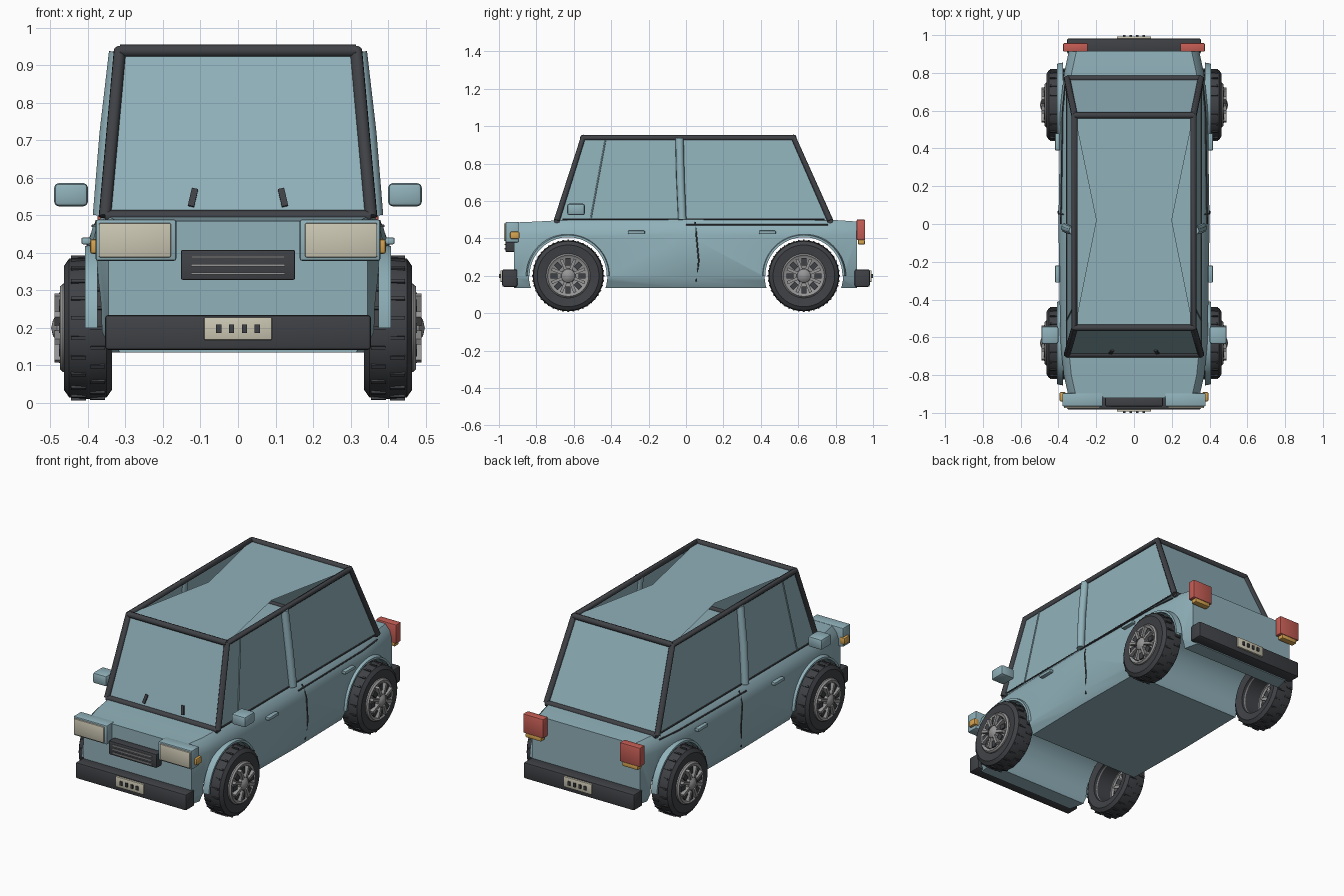
import bpy, bmesh, math
from mathutils import Matrix, Vector

if "Cube" in bpy.data.objects:
    bpy.data.objects.remove(bpy.data.objects["Cube"])


def material(name, rgb):
    m = bpy.data.materials.new(name)
    m.use_nodes = True
    m.diffuse_color = (*rgb, 1)
    bsdf = m.node_tree.nodes["Principled BSDF"]
    bsdf.inputs["Base Color"].default_value = (*rgb, 1)
    bsdf.inputs["Roughness"].default_value = 0.6
    return m


TEAL = material("teal_paint", (0.28, 0.44, 0.49))
DARK = material("dark_rubber", (0.05, 0.053, 0.06))
GREY = material("grey_metal", (0.30, 0.30, 0.30))
CREAM = material("cream_lamp", (0.60, 0.57, 0.45))
RED = material("red_lamp", (0.56, 0.11, 0.09))
ORANGE = material("orange_lamp", (0.67, 0.37, 0.08))


def smooth(ob, angle=35):
    bpy.ops.object.select_all(action='DESELECT')
    ob.select_set(True)
    bpy.context.view_layer.objects.active = ob
    bpy.ops.object.shade_smooth_by_angle(angle=math.radians(angle))


def finish(name, bm, mat, angle=35):
    bmesh.ops.recalc_face_normals(bm, faces=bm.faces)
    me = bpy.data.meshes.new(name)
    bm.to_mesh(me)
    bm.free()
    me.materials.append(mat)
    ob = bpy.data.objects.new(name, me)
    bpy.context.collection.objects.link(ob)
    if angle:
        smooth(ob, angle)
    return ob


def add_box(bm, centre, size, rot=Matrix()):
    bmesh.ops.create_cube(bm, size=1, matrix=Matrix.Translation(centre) @ rot @ Matrix.Diagonal((*size, 1)))


def box(name, centre, size, mat, bevel=0.0, rot=Matrix()):
    bm = bmesh.new()
    add_box(bm, centre, size, rot)
    if bevel:
        bmesh.ops.bevel(bm, geom=bm.edges[:], offset=bevel, segments=2, affect='EDGES', profile=0.5)
    return finish(name, bm, mat)


def tube(name, paths, radius, mat):
    cu = bpy.data.curves.new(name, 'CURVE')
    cu.dimensions = '3D'
    cu.bevel_depth, cu.bevel_resolution, cu.use_fill_caps = radius, 2, True
    for path in paths:
        sp = cu.splines.new('POLY')
        sp.points.add(len(path) - 1)
        for p, co in zip(sp.points, path):
            p.co = (*co, 1)
    cu.materials.append(mat)
    ob = bpy.data.objects.new(name, cu)
    bpy.context.collection.objects.link(ob)
    bpy.ops.object.select_all(action='DESELECT')
    ob.select_set(True)
    bpy.context.view_layer.objects.active = ob
    bpy.ops.object.convert(target='MESH')
    smooth(bpy.context.object, 50)


def lathe(name, profile, side, y, z, mat, closed=False, sweep=math.tau, start=0.0):
    """Spin a profile of (x, radius) about a cross-car axis."""
    bm = bmesh.new()
    vs = [bm.verts.new((x * side, r * math.cos(start), r * math.sin(start))) for x, r in profile]
    pairs = list(zip(vs, vs[1:])) + ([(vs[-1], vs[0])] if closed else [])
    es = [bm.edges.new(p) for p in pairs]
    bmesh.ops.spin(bm, geom=vs + es, cent=(0, 0, 0), axis=(1, 0, 0), angle=sweep, steps=40)
    bmesh.ops.remove_doubles(bm, verts=bm.verts, dist=0.0005)
    bmesh.ops.translate(bm, verts=bm.verts, vec=(0, y, z))
    return finish(name, bm, mat)


AXLE, HUB = 0.63, 0.2

# Lower body lofted from cross-sections (y, half width, top height)
sections = [(-0.92, 0.345, 0.485), (-0.80, 0.372, 0.49), (-0.62, 0.39, 0.5), (0, 0.4, 0.5),
            (0.62, 0.39, 0.5), (0.80, 0.37, 0.498), (0.915, 0.345, 0.49)]
bm = bmesh.new()
rings = []
for y, w, top in sections:
    half = [(w - 0.03, 0.135), (w, 0.19), (w, 0.42), (w - 0.013, top - 0.03), (w - 0.04, top)]
    outline = half + [(-x, z) for x, z in reversed(half)]
    rings.append([bm.verts.new((x, y, z)) for x, z in outline])
for a, b in zip(rings, rings[1:]):
    for i in range(len(a)):
        j = (i + 1) % len(a)
        bm.faces.new((a[i], a[j], b[j], b[i]))
bm.faces.new(rings[0])
bm.faces.new(rings[-1])
body = finish("lower_body", bm, TEAL, 0)

# Wheel channels cut right across the body
for y in (-AXLE, AXLE):
    bpy.ops.mesh.primitive_cylinder_add(vertices=48, radius=0.21, depth=1.2, location=(0, y, HUB),
                                        rotation=(0, math.pi / 2, 0))
    cutter = bpy.context.object
    cutter.name = "arch_cutter"
    cutter.hide_render = True
    cutter.data.materials.append(TEAL)
    mod = body.modifiers.new("arch", 'BOOLEAN')
    mod.object, mod.operation, mod.solver = cutter, 'DIFFERENCE', 'EXACT'
    bpy.context.view_layer.objects.active = body
    bpy.ops.object.modifier_apply(modifier=mod.name)
    bpy.data.objects.remove(cutter)
smooth(body, 30)

# Cabin panels with a waisted roof that leaves an opening each side
BF, TF, TR, BR = (0.355, -0.69, 0.497), (0.315, -0.55, 0.938), (0.315, 0.575, 0.938), (0.355, 0.77, 0.497)


def flip(p):
    return (-p[0], p[1], p[2])


bm = bmesh.new()
r = [bm.verts.new(p) for p in (BF, TF, TR, BR)]
l = [bm.verts.new(flip(p)) for p in (BF, TF, TR, BR)]
waist = [bm.verts.new((s * 0.2, 0.02, 0.938)) for s in (1, -1)]
for f in (r, l, (r[0], r[1], l[1], l[0]), (r[2], r[3], l[3], l[2]),
          (r[1], waist[0], waist[1], l[1]), (waist[0], r[2], l[2], waist[1])):
    bm.faces.new(f)
finish("cabin_panels", bm, TEAL, 0)

# Dark cabin frame
rails = [[BF, TF, TR, BR], [flip(p) for p in (BF, TF, TR, BR)]]
rails += [[p, flip(p)] for p in (BF, TF, TR, BR)]
tube("cabin_frame", rails, 0.017, DARK)

for s, side in ((1, "left"), (-1, "right")):
    # Pillar, seams, mirror and handles
    tube(side + "_middle_pillar", [[(s * 0.365, -0.02, 0.5), (s * 0.347, -0.03, 0.72), (s * 0.322, -0.035, 0.935)]],
         0.023, TEAL)
    tube(side + "_window_divider", [[(s * 0.357, -0.51, 0.5), (s * 0.317, -0.43, 0.93)]], 0.004, TEAL)
    tube(side + "_door_seams", [
        [(s * 0.375, 0.05, 0.487), (s * 0.4, 0.055, 0.42), (s * 0.4, 0.068, 0.28), (s * 0.392, 0.055, 0.17)],
        [(s * 0.387, 0, 0.472), (s * 0.378, 0.6, 0.472), (s * 0.362, 0.76, 0.472)],
        [(s * 0.357, -0.66, 0.503), (s * 0.357, 0.74, 0.503)]], 0.004, DARK)
    box(side + "_mirror", (s * 0.445, -0.588, 0.555), (0.09, 0.095, 0.062), TEAL, 0.012)
    for y, end in ((-0.265, "front"), (0.435, "rear")):
        box(f"{side}_{end}_handle", (s * 0.405, y, 0.432), (0.025, 0.09, 0.018), TEAL, 0.004)

    # Lamps
    box(side + "_headlight_housing", (s * 0.272, -0.93, 0.434), (0.215, 0.07, 0.11), TEAL, 0.006)
    box(side + "_headlight", (s * 0.275, -0.965, 0.434), (0.192, 0.018, 0.092), CREAM, 0.004)
    box(side + "_front_indicator", (s * 0.377, -0.915, 0.417), (0.035, 0.05, 0.04), ORANGE, 0.008)
    box(side + "_tail_light", (s * 0.31, 0.935, 0.446), (0.13, 0.045, 0.11), RED, 0.005)
    box(side + "_rear_indicator", (s * 0.31, 0.938, 0.38), (0.1, 0.036, 0.024), ORANGE, 0.004)

    # Wiper lying on the windshield
    lean = Matrix.Rotation(-0.31, 4, 'X') @ Matrix.Rotation(-s * 0.22, 4, 'Y')
    box(side + "_wiper", (s * 0.12, -0.676, 0.547), (0.017, 0.012, 0.05), DARK, 0, lean)

    # Wheels
    for y, end in ((-AXLE, "front"), (AXLE, "rear")):
        name = f"{end}_{side}_"
        lathe(name + "tyre", [(0.345, 0.122), (0.336, 0.165), (0.35, 0.185), (0.4, 0.19), (0.45, 0.185),
                              (0.464, 0.165), (0.458, 0.116)], s, y, HUB, DARK, closed=True)
        lathe(name + "rim", [(0.36, 0.121), (0.466, 0.118), (0.475, 0.11), (0.468, 0.1), (0.465, 0)],
              s, y, HUB, GREY)
        lathe(name + "hub_cap", [(0.46, 0.04), (0.482, 0.036), (0.493, 0.022), (0.498, 0)], s, y, HUB, GREY)
        lathe(name + "fender_lip", [(0.375, 0.206), (0.408, 0.206), (0.408, 0.218), (0.375, 0.225)],
              s, y, HUB, TEAL, closed=True, sweep=math.pi, start=0)
        spokes, slots, tread = bmesh.new(), bmesh.new(), bmesh.new()
        for i in range(16):
            turn = Matrix.Rotation(i * math.tau / 16, 4, 'X')
            centre = Vector((0, y, HUB))
            if i % 2:
                add_box(spokes, centre + turn @ Vector((s * 0.474, 0, 0.066)), (0.03, 0.016, 0.06), turn)
            else:
                add_box(slots, centre + turn @ Vector((s * 0.47, 0, 0.075)), (0.014, 0.027, 0.038), turn)
        for i in range(44):
            turn = Matrix.Rotation(i * math.tau / 44, 4, 'X')
            x = 0.375 if i % 2 else 0.425
            add_box(tread, centre + turn @ Vector((s * x, 0, 0.189)), (0.04, 0.009, 0.008), turn)
        finish(name + "spokes", spokes, GREY, 0)
        finish(name + "slots", slots, DARK, 0)
        finish(name + "tread", tread, DARK, 0)

# Bumpers and plates at both ends
for e, end in ((-1, "front"), (1, "rear")):
    box(end + "_bumper", (0, e * 0.942, 0.188), (0.71, 0.082, 0.094), DARK, 0.01)
    box(end + "_plate", (0, e * 0.985, 0.198), (0.18, 0.016, 0.06), CREAM, 0.002)
    for i in range(4):
        box(f"{end}_plate_stud", (-0.051 + i * 0.034, e * 0.995, 0.198), (0.014, 0.01, 0.022), DARK)

# Grille with bright slats
box("grille", (0, -0.94, 0.368), (0.305, 0.05, 0.08), DARK, 0.005)
for i in range(3):
    box("grille_slat", (0, -0.966, 0.345 + i * 0.022), (0.25, 0.008, 0.006), GREY)
